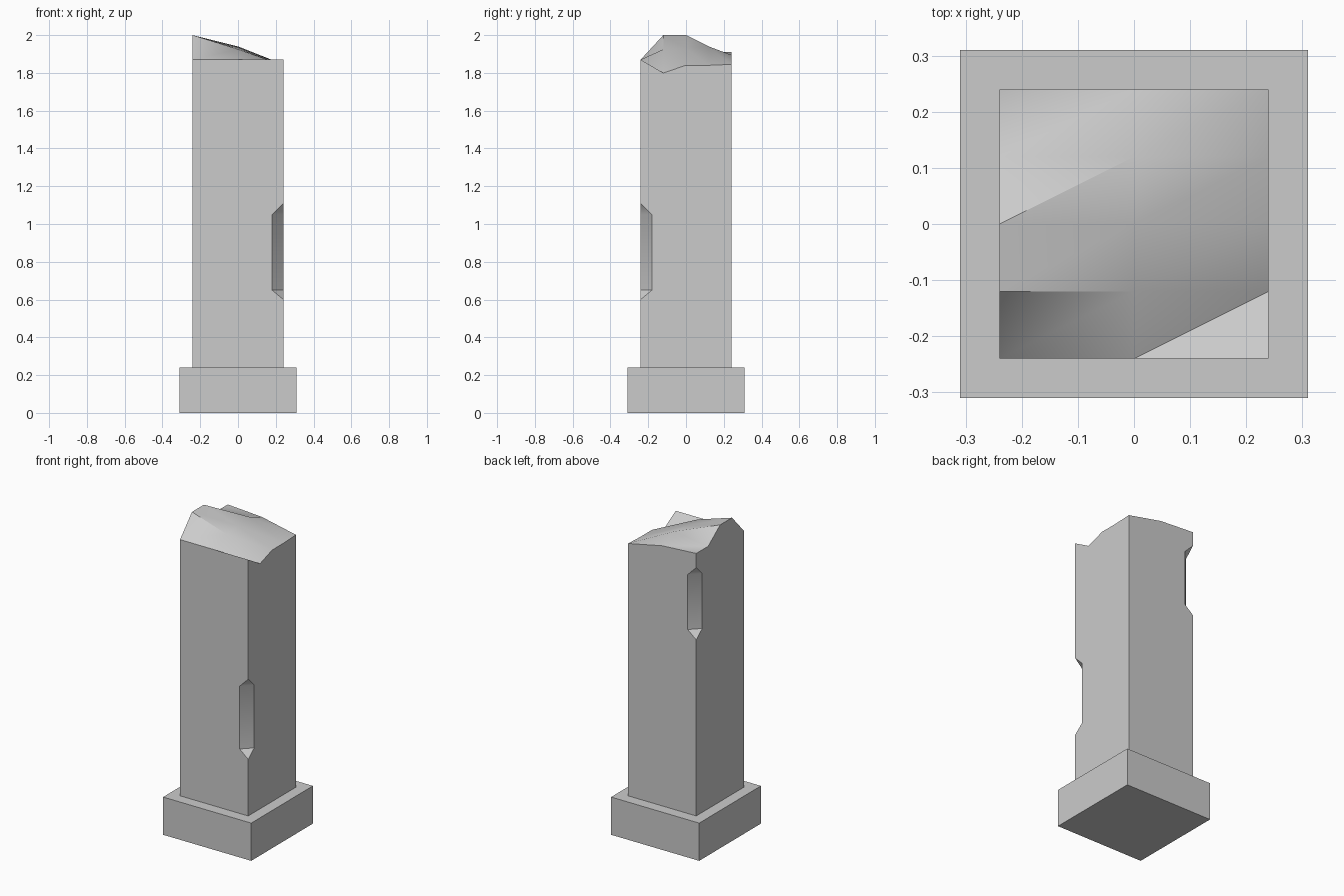
import bpy, bmesh, math

if "Cube" in bpy.data.objects:
    bpy.data.objects.remove(bpy.data.objects["Cube"])

W = 0.24  # half width of the shaft
B = 0.24  # base height

# Base block
bpy.ops.mesh.primitive_cube_add(size=1, location=(0, 0, B / 2))
base = bpy.context.object
base.name = "pillar_base"
base.scale = (0.62, 0.62, B)
bpy.ops.object.transform_apply(location=False, rotation=False, scale=True)

bm = bmesh.new()

# Broken top: rows run front to back, columns left to right
heights = [(1.87, 1.87, 1.87),
           (2.00, 1.925, 1.80),
           (2.00, 1.93, 1.84),
           (1.91, 1.94, 1.84),
           (1.91, 1.895, 1.845)]
top = [[bm.verts.new((-W + W * i, -W + 0.12 * j, z)) for i, z in enumerate(row)]
       for j, row in enumerate(heights)]
for j in range(4):
    for i in range(2):
        a, b, c, d = top[j][i], top[j][i + 1], top[j + 1][i + 1], top[j + 1][i]
        bm.faces.new((a, b, c))
        bm.faces.new((a, c, d))


def chip(sx, sy, lo, in_lo, in_hi, hi, d=0.06):
    """Chipped corner; returns its upward outline on the x-facing and y-facing walls."""
    x, y = sx * W, sy * W
    v = bm.verts.new
    p, q = v((x, y, lo)), v((x, y, hi))
    yw = [v((x - sx * d, y, z)) for z in (in_lo, in_hi)]
    xw = [v((x, y - sy * d, z)) for z in (in_lo, in_hi)]
    bm.faces.new((p, xw[0], yw[0]))
    bm.faces.new((yw[0], xw[0], xw[1], yw[1]))
    bm.faces.new((yw[1], xw[1], q))
    return [p, *xw, q], [p, *yw, q]


fr_x, fr_y = chip(1, -1, 0.60, 0.65, 1.05, 1.11)
bl_x, bl_y = chip(-1, 1, 1.36, 1.41, 1.76, 1.82)

# Shaft walls, their outlines following the chips and the broken top
fl, fr, br, bl = [bm.verts.new((x, y, B)) for x, y in
                  ((-W, -W), (W, -W), (W, W), (-W, W))]
bm.faces.new([fl, fr] + fr_y + top[0][::-1])
bm.faces.new([fr, br] + [r[2] for r in top[::-1]] + fr_x[::-1])
bm.faces.new([br, bl] + bl_y + top[4])
bm.faces.new([bl, fl] + [r[0] for r in top] + bl_x[::-1])
bm.faces.new((bl, br, fr, fl))
bmesh.ops.recalc_face_normals(bm, faces=bm.faces[:])

mesh = bpy.data.meshes.new("pillar_shaft")
bm.to_mesh(mesh)
bm.free()
shaft = bpy.data.objects.new("pillar_shaft", mesh)
bpy.context.collection.objects.link(shaft)

# Soft shading inside the breaks, crisp outer edges
bpy.ops.object.select_all(action='DESELECT')
shaft.select_set(True)
bpy.context.view_layer.objects.active = shaft
bpy.ops.object.shade_smooth_by_angle(angle=math.radians(40))
